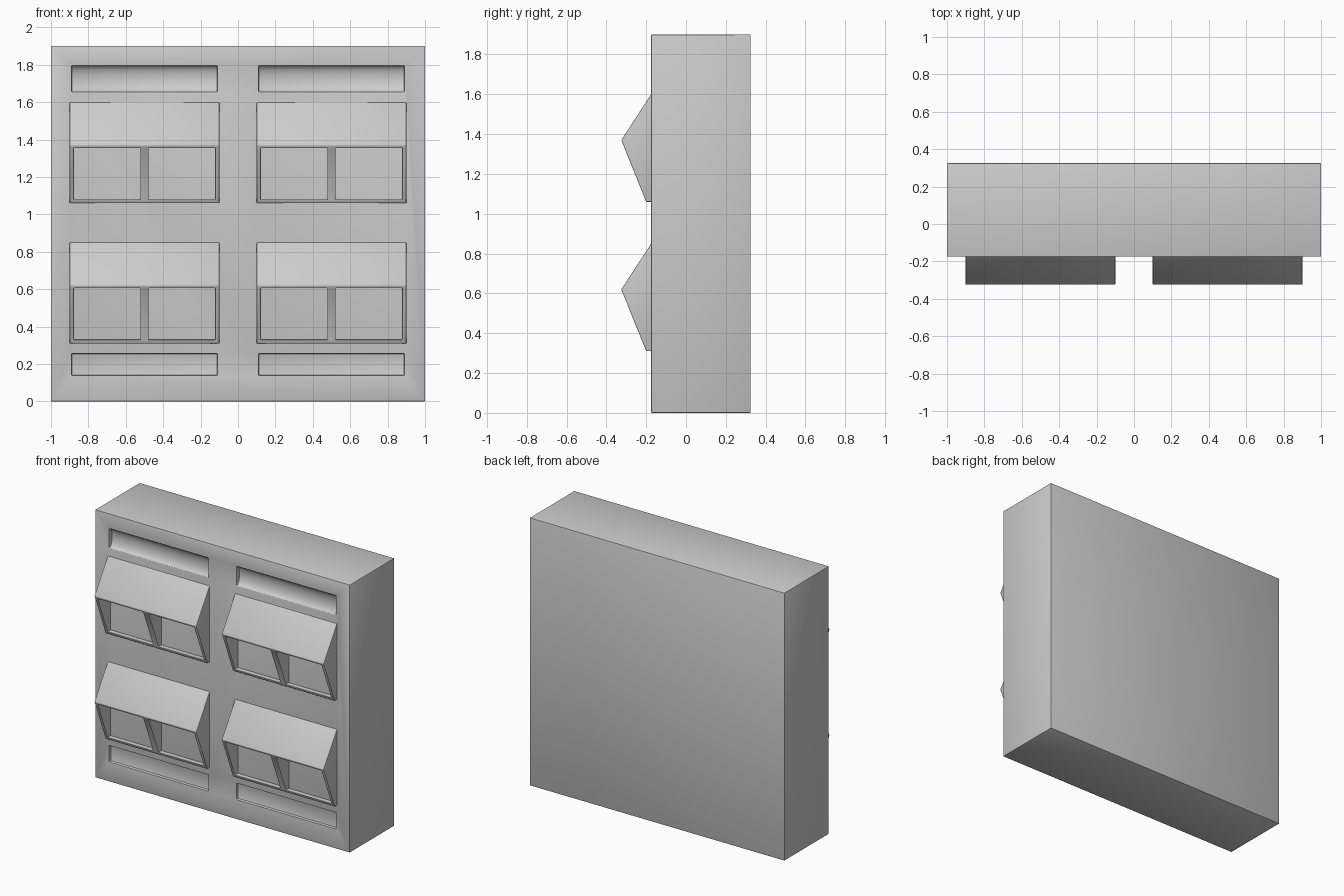
import bpy, bmesh, math

if "Cube" in bpy.data.objects:
    bpy.data.objects.remove(bpy.data.objects["Cube"])

FRONT = -0.175  # y of the cabinet's front wall


def prism(name, profile, x0, x1):
    """Extrude a (y, z) profile along x."""
    bm = bmesh.new()
    face = bm.faces.new([bm.verts.new((x0, y, z)) for y, z in profile])
    ext = bmesh.ops.extrude_face_region(bm, geom=[face])
    for v in ext["geom"]:
        if isinstance(v, bmesh.types.BMVert):
            v.co.x = x1
    bmesh.ops.recalc_face_normals(bm, faces=bm.faces[:])
    mesh = bpy.data.meshes.new(name)
    bm.to_mesh(mesh)
    bm.free()
    obj = bpy.data.objects.new(name, mesh)
    bpy.context.collection.objects.link(obj)
    return obj


def box(name, x0, x1, y0, y1, z0, z1):
    return prism(name, [(y0, z0), (y1, z0), (y1, z1), (y0, z1)], x0, x1)


def finish(obj, cutters, bevel):
    """Cut the openings, soften the edges and smooth the shading."""
    for c in cutters:
        m = obj.modifiers.new("cut", "BOOLEAN")
        m.operation = "DIFFERENCE"
        m.solver = "EXACT"
        m.object = c
    b = obj.modifiers.new("bevel", "BEVEL")
    b.width = bevel
    b.segments = 2
    b.limit_method = "ANGLE"
    b.angle_limit = math.radians(40)
    bpy.ops.object.select_all(action="DESELECT")
    obj.select_set(True)
    bpy.context.view_layer.objects.active = obj
    for m in list(obj.modifiers):
        bpy.ops.object.modifier_apply(modifier=m.name)
    bpy.ops.object.shade_smooth_by_angle(angle=math.radians(30))
    for c in cutters:
        bpy.data.objects.remove(c, do_unlink=True)


# Cabinet with scooped recesses at the top and flat recesses at the bottom
cabinet = box("cabinet", -1, 1, FRONT, 0.325, 0, 1.9)
cutters = []
for cx in (-0.5, 0.5):
    scoop = [(FRONT - 0.1, 1.655), (FRONT - 0.1, 1.795)]
    for i in range(13):
        a = math.pi * i / 12
        scoop.append((FRONT + 0.035 * math.sin(a), 1.725 + 0.07 * math.cos(a)))
    cutters.append(prism("scoop_cutter", scoop, cx - 0.39, cx + 0.39))
    cutters.append(box("panel_cutter", cx - 0.39, cx + 0.39,
                       FRONT - 0.1, FRONT + 0.02, 0.14, 0.255))
finish(cabinet, cutters, 0.004)

# Four slanted hoods, each with two window openings
for row, dz in (("upper", 0.75), ("lower", 0.0)):
    for side, cx in (("left", -0.5), ("right", 0.5)):
        profile = [(-0.16, 0.31), (-0.2, 0.31), (-0.325, 0.62), (FRONT, 0.85), (-0.16, 0.873)]
        hood = prism(f"{row}_{side}_hood", [(y, z + dz) for y, z in profile],
                     cx - 0.4, cx + 0.4)
        windows = [box("window_cutter", cx + wx - 0.178, cx + wx + 0.178,
                       -0.5, 0, 0.33 + dz, 0.605 + dz) for wx in (-0.2, 0.2)]
        # keep the hidden back edge inside the cabinet wall
        for v in hood.data.vertices:
            if v.co.z > 0.86 + dz:
                v.co.z = 0.85 + dz
        finish(hood, windows, 0.003)
